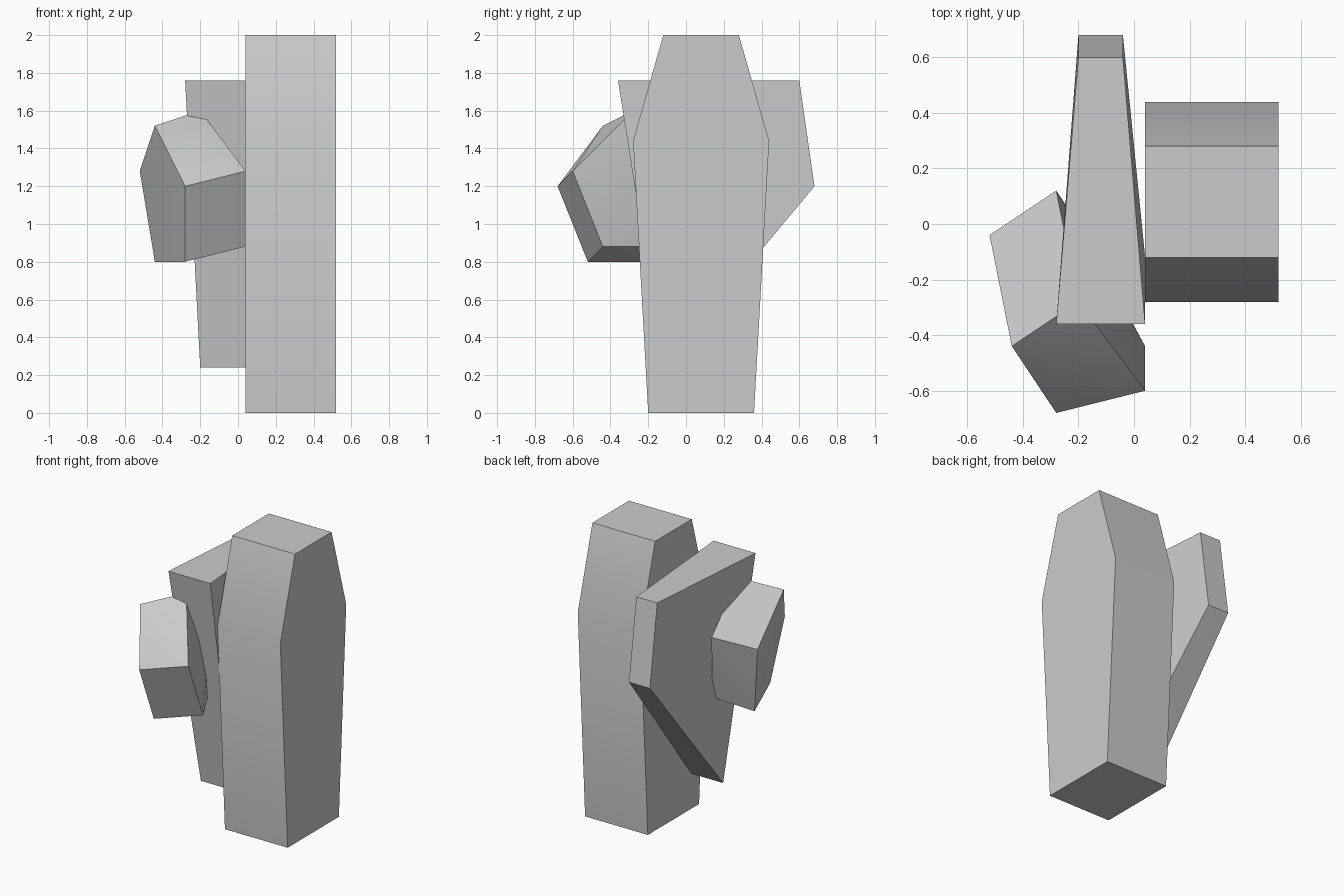
import bpy
import bmesh

cube = bpy.data.objects.get("Cube")
if cube:
    bpy.data.objects.remove(cube, do_unlink=True)

# One plain stone colour
stone = bpy.data.materials.new("grey_stone")
stone.use_nodes = True
colour = (0.6, 0.6, 0.6, 1)
stone.diffuse_color = colour
stone.node_tree.nodes["Principled BSDF"].inputs["Base Color"].default_value = colour


def add_stone(name, corners):
    """Wrap a faceted convex block around its corner points."""
    bm = bmesh.new()
    for corner in corners:
        bm.verts.new(corner)
    bmesh.ops.convex_hull(bm, input=bm.verts[:])
    bmesh.ops.dissolve_limit(bm, angle_limit=0.01, verts=bm.verts[:], edges=bm.edges[:])
    bmesh.ops.recalc_face_normals(bm, faces=bm.faces[:])
    mesh = bpy.data.meshes.new(name)
    bm.to_mesh(mesh)
    bm.free()
    mesh.materials.append(stone)
    obj = bpy.data.objects.new(name, mesh)
    bpy.context.collection.objects.link(obj)
    bpy.ops.object.select_all(action="DESELECT")
    obj.select_set(True)
    bpy.context.view_layer.objects.active = obj
    bpy.ops.object.shade_smooth_by_angle(angle=0.52)
    return obj


# Tall pillar: a side profile (y, z) extruded along x
pillar_profile = [(-0.2, 0), (0.36, 0), (0.44, 1.44), (0.28, 2), (-0.12, 2), (-0.28, 1.44)]
add_stone("tall_pillar", [(x, y, z) for y, z in pillar_profile for x in (0.04, 0.52)])

# Leaning slab: rows of (y, z, left x, right x), coming to an edge at the bottom
slab_rows = [
    (-0.36, 1.76, -0.28, 0.04),
    (0.6, 1.76, -0.2, -0.04),
    (0.68, 1.2, -0.2, -0.04),
    (-0.12, 0.24, -0.2, 0.04),
]
add_stone("leaning_slab", [(x, y, z) for y, z, a, b in slab_rows for x in (a, b)])

# Small boulder wedged into the front of the slab
boulder_top = [(-0.44, -0.44, 1.52), (-0.2, -0.28, 1.6), (-0.28, 0.12, 1.36), (-0.52, -0.04, 1.28)]
boulder_brow = [(-0.28, -0.68, 1.2), (0.04, -0.6, 1.28)]
boulder_base = [(-0.28, -0.52, 0.8), (0.04, -0.44, 0.88), (-0.2, 0, 0.88), (-0.44, -0.12, 0.8)]
add_stone("small_boulder", boulder_top + boulder_brow + boulder_base)
